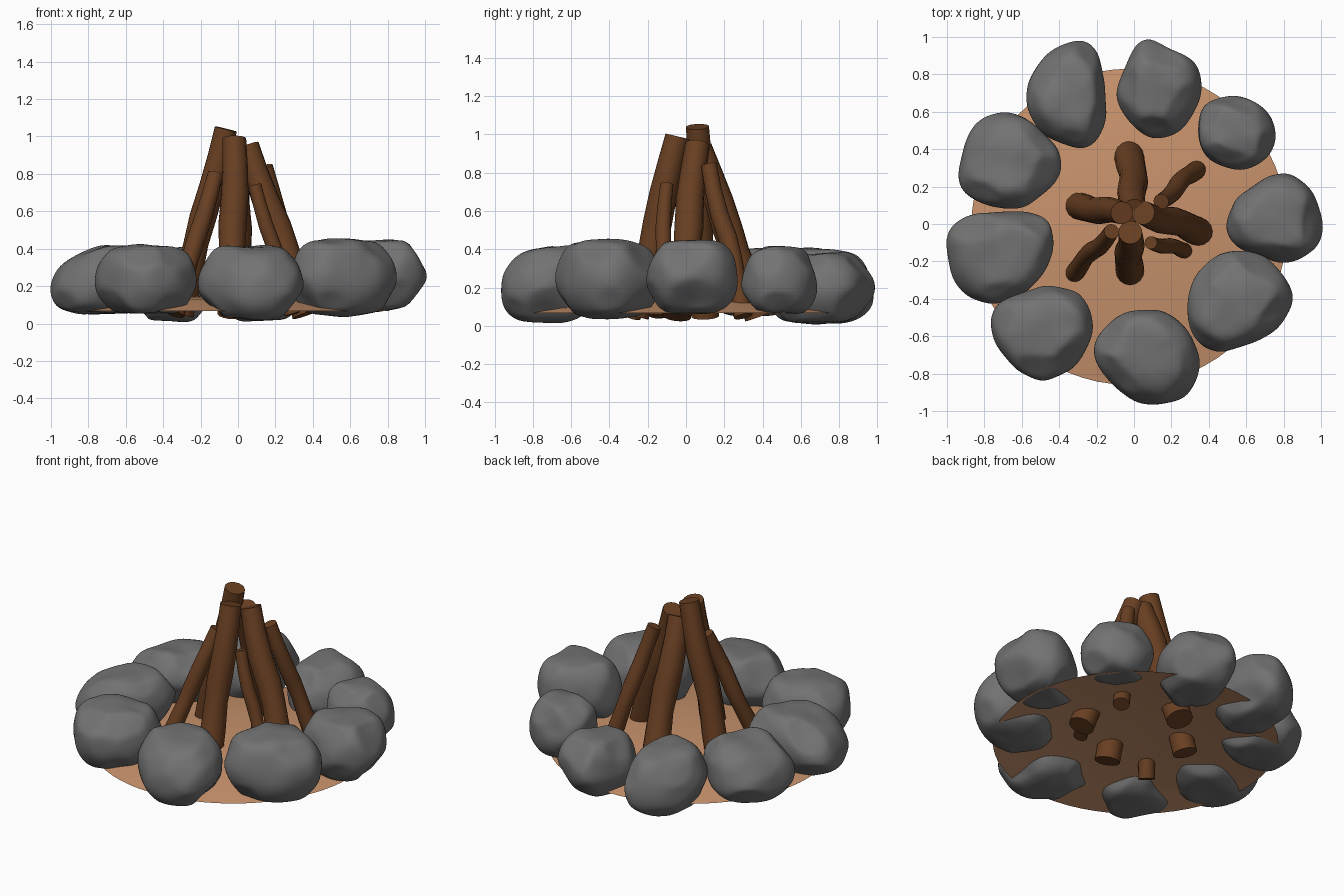
import bpy, bmesh, math, random
from mathutils import Vector, noise

if "Cube" in bpy.data.objects:
    bpy.data.objects.remove(bpy.data.objects["Cube"])

random.seed(4)


def material(name, rgb):
    m = bpy.data.materials.new(name)
    m.diffuse_color = (*rgb, 1)
    m.use_nodes = True
    m.node_tree.nodes["Principled BSDF"].inputs["Base Color"].default_value = m.diffuse_color
    return m


STONE = material("stone_grey", (0.17, 0.17, 0.17))
WOOD = material("wood_brown", (0.14, 0.05, 0.016))
EARTH = material("earth_tan", (0.58, 0.29, 0.15))


def loft(name, rings, mat):
    """Closed skin over a list of rings with equal point counts."""
    bm = bmesh.new()
    rows = [[bm.verts.new(p) for p in ring] for ring in rings]
    n = len(rows[0])
    for a, b in zip(rows, rows[1:]):
        for i in range(n):
            j = (i + 1) % n
            bm.faces.new((a[i], a[j], b[j], b[i]))
    bm.faces.new(rows[0][::-1])
    bm.faces.new(rows[-1])
    me = bpy.data.meshes.new(name)
    bm.to_mesh(me)
    bm.free()
    ob = bpy.data.objects.new(name, me)
    bpy.context.collection.objects.link(ob)
    me.materials.append(mat)
    return ob


def activate(ob):
    bpy.ops.object.select_all(action='DESELECT')
    ob.select_set(True)
    bpy.context.view_layer.objects.active = ob


def smooth(ob, degrees):
    activate(ob)
    bpy.ops.object.shade_smooth_by_angle(angle=math.radians(degrees))


# Height fraction and width fraction of a rounded boulder
BOULDER = [(0.0, 0.5), (0.08, 0.84), (0.33, 1.07), (0.62, 1.07), (0.93, 0.9), (1.03, 0.55)]


def stone(name, cx, cy, z0, z1, lean, slope, radii):
    """Plan outline as ten radii in hundredths; lean moves the top outward,
    slope lowers the top toward the outside."""
    out = Vector((cx, cy, 0)).normalized()
    mid = Vector((cx, cy, (z0 + z1) / 2))
    mean = sum(radii) / len(radii)
    rings = []
    for h, w in BOULDER:
        ring = []
        for i, r in enumerate(radii):
            a = math.tau * i / len(radii)
            d = Vector((math.cos(a), math.sin(a), 0))
            r += (r - mean) * 0.5          # counteracts the smoothing
            p = Vector((cx, cy, z0 + (z1 - z0) * h)) + d * (r * 0.01 * w)
            p += out * lean * (h - 0.5)
            p.z -= slope * h * max(0, d.dot(out)) * r * 0.01 * w
            ring.append(p)
        rings.append(ring)
    ob = loft(name, rings, STONE)
    sub = ob.modifiers.new("round", 'SUBSURF')
    sub.levels = 2
    activate(ob)
    bpy.ops.object.modifier_apply(modifier=sub.name)
    # Chip oblique facets off the boulder, then add soft lumps
    verts = ob.data.vertices
    for k in range(8):
        a = math.tau * (k + random.random()) / 8
        n = Vector((math.cos(a), math.sin(a), random.uniform(0.5, 1.0) * (1 if k % 2 else -1)))
        n.normalize()
        reach = max(n.dot(v.co - mid) for v in verts) * random.uniform(0.86, 0.97)
        for v in verts:
            over = n.dot(v.co - mid) - reach
            if over > 0:
                v.co -= n * over * 0.9
    for v in verts:
        v.co += noise.noise_vector(v.co * 7) * 0.016
    fine = ob.modifiers.new("soften", 'SUBSURF')
    fine.levels = fine.render_levels = 1
    for poly in ob.data.polygons:
        poly.use_smooth = True


# Ring of stones
stone("stone_back_left", -.34, .69, .01, .40, -.02, .1, (20, 22, 30, 26, 24, 24, 24, 26, 29, 24))
stone("stone_back", .12, .71, .01, .37, .03, 0, (23, 25, 23, 28, 21, 22, 22, 24, 25, 23))
stone("stone_back_right", .55, .50, .06, .41, -.02, .1, (21, 19, 19, 19, 22, 21, 21, 20, 21, 22))
stone("stone_right", .74, .03, .06, .44, .03, 0, (26, 25, 26, 22, 22, 25, 25, 21, 26, 27))
stone("stone_front_right", .55, -.41, .04, .44, 0, 0, (30, 28, 28, 27, 26, 26, 30, 29, 25, 26))
stone("stone_front", .06, -.71, .02, .41, -.02, .15, (28, 27, 26, 26, 27, 28, 23, 25, 27, 30))
stone("stone_front_left", -.49, -.59, .05, .41, 0, 0, (27, 29, 27, 24, 29, 27, 24, 25, 25, 25))
stone("stone_left", -.73, -.17, .05, .42, -.03, .35, (28, 33, 25, 25, 29, 27, 27, 27, 25, 26))
stone("stone_left_rear", -.69, .33, .05, .41, -.03, .35, (30, 26, 27, 27, 25, 25, 28, 24, 26, 27))


def log(name, base, top, r, bend):
    """Slightly crooked tapering branch with cut ends."""
    a, b = Vector(base), Vector(top)
    axis = (b - a).normalized()
    u = axis.cross(Vector((0, 0, 1))).normalized()
    v = axis.cross(u)
    rings = []
    for t, w, s in [(0, 1.05, 0), (.2, 1.04, .3), (.38, .96, 1), (.52, 1.04, .7),
                    (.68, 1.0, -.3), (.85, .92, -.4), (1, .87, 0)]:
        c = a.lerp(b, t) + (u - v * 0.5) * bend * s
        rings.append([c + (u * math.cos(k) + v * math.sin(k)) * r * w
                      for k in (math.tau * i / 16 for i in range(16))])
    smooth(loft(name, rings, WOOD), 40)


# Leaning firewood, thick logs then thin branches
log("log_left", (-.31, .10, .05), (-.065, .06, 1.04), .07, .012)
log("log_front", (-.02, -.27, .05), (-.02, -.045, .99), .073, -.012)
log("log_right", (.365, -.05, .05), (.05, .06, .95), .073, .015)
log("log_back", (-.03, .385, .05), (.0, .07, .93), .076, -.015)
log("branch_back_right", (.35, .30, .05), (.145, .12, .84), .048, .015)
log("branch_front_left", (-.335, -.285, .05), (-.12, -.04, .80), .048, -.015)
log("branch_front_right", (.29, -.15, .05), (.09, -.10, .74), .04, .012)

# Shallow mound of bare earth, open underneath
bm = bmesh.new()
bmesh.ops.create_circle(bm, cap_ends=True, segments=64, radius=.845)
bmesh.ops.poke(bm, faces=bm.faces[:])
spokes = [e for e in bm.edges if not e.is_boundary]
bmesh.ops.subdivide_edges(bm, edges=spokes, cuts=5, use_grid_fill=True)
for v in bm.verts:
    v.co.z = .066 + .085 * (1 - (v.co.xy.length / .845) ** 2)
    v.co += Vector((-.025, -.015, 0))
bmesh.ops.recalc_face_normals(bm, faces=bm.faces[:])
if sum(f.normal.z for f in bm.faces) < 0:
    bmesh.ops.reverse_faces(bm, faces=bm.faces[:])
me = bpy.data.meshes.new("earth_mound")
bm.to_mesh(me)
bm.free()
mound = bpy.data.objects.new("earth_mound", me)
bpy.context.collection.objects.link(mound)
me.materials.append(EARTH)
smooth(mound, 40)
